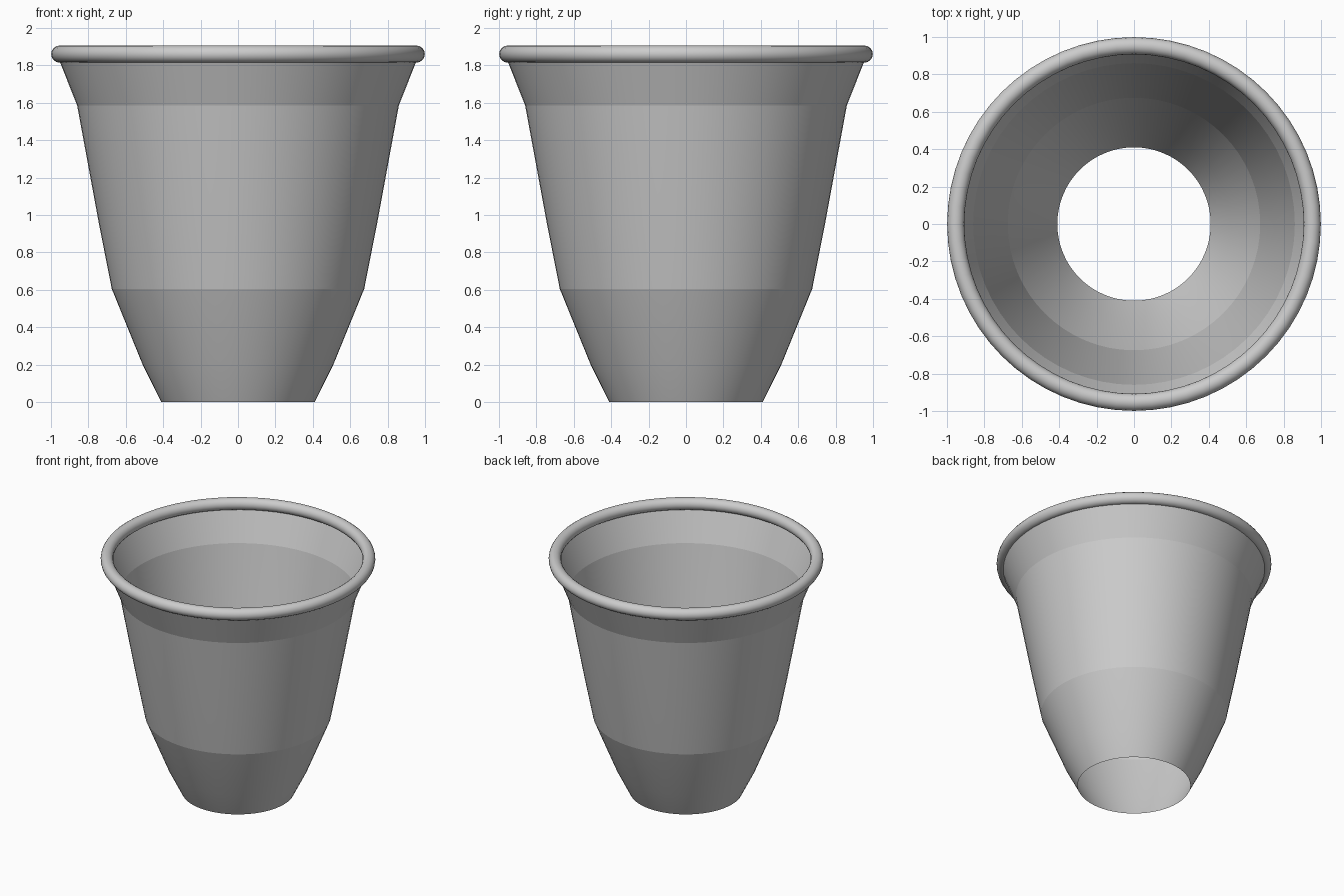
import bpy, bmesh
from math import cos, sin, pi, radians

if "Cube" in bpy.data.objects:
    bpy.data.objects.remove(bpy.data.objects["Cube"])

SIDES = 64


def lathe(name, profile, closed=False):
    """Revolve an (r, z) profile around the z axis."""
    bm = bmesh.new()
    rings = [[bm.verts.new((r * cos(2 * pi * i / SIDES), r * sin(2 * pi * i / SIDES), z))
              for i in range(SIDES)] for r, z in profile]
    pairs = list(zip(rings, rings[1:]))
    if closed:
        pairs.append((rings[-1], rings[0]))
    for low, high in pairs:
        for i in range(SIDES):
            j = (i + 1) % SIDES
            bm.faces.new((low[i], low[j], high[j], high[i]))
    mesh = bpy.data.meshes.new(name)
    bm.to_mesh(mesh)
    bm.free()
    obj = bpy.data.objects.new(name, mesh)
    bpy.context.collection.objects.link(obj)
    bpy.ops.object.select_all(action='DESELECT')
    obj.select_set(True)
    bpy.context.view_layer.objects.active = obj
    return obj


# Thin open wall with flared steps, no floor
lathe("cup_wall", [(0.41, 0), (0.51, 0.2), (0.675, 0.605), (0.743, 0.95),
                   (0.86, 1.585), (0.955, 1.825)])
bpy.ops.object.shade_smooth_by_angle(angle=radians(8))

# Rolled rim
RIM_R, RIM_Z, TUBE = 0.953, 1.86, 0.046
lathe("rolled_rim", [(RIM_R + TUBE * cos(2 * pi * k / 16), RIM_Z + TUBE * sin(2 * pi * k / 16))
                     for k in range(16)], closed=True)
bpy.ops.object.shade_smooth_by_angle(angle=radians(40))
